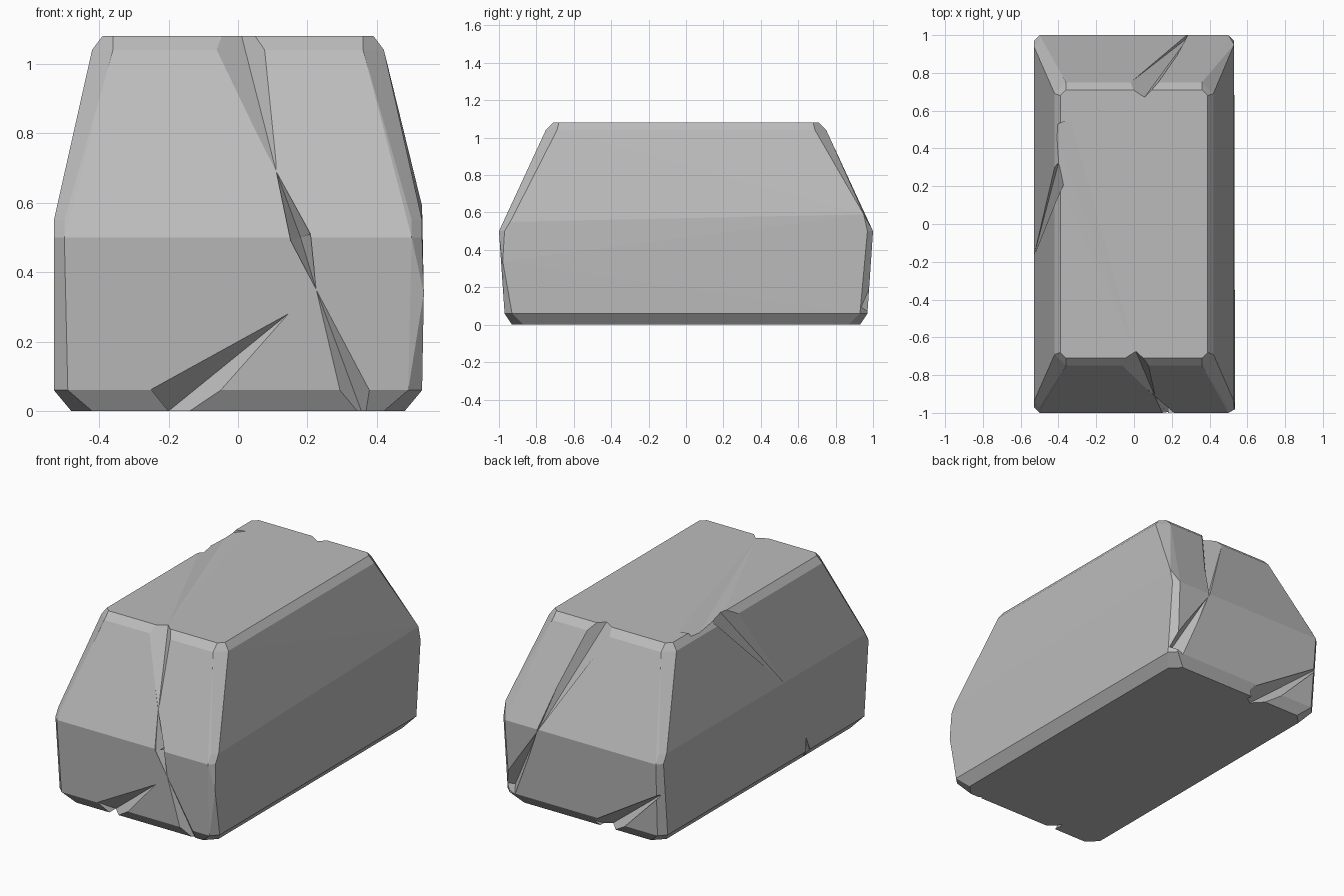
import bpy, bmesh
from mathutils import Vector

cube = bpy.data.objects.get("Cube")
if cube:
    bpy.data.objects.remove(cube, do_unlink=True)

grey = (0.5, 0.5, 0.5, 1)
stone = bpy.data.materials.new("stone_grey")
stone.use_nodes = True
stone.diffuse_color = grey
stone.node_tree.nodes["Principled BSDF"].inputs["Base Color"].default_value = grey


def hull(name, points):
    """Flat-faced convex solid around a few corner points."""
    bm = bmesh.new()
    for point in points:
        bm.verts.new(point)
    bmesh.ops.convex_hull(bm, input=bm.verts)
    inner = [v for v in bm.verts if not v.link_faces]
    bmesh.ops.delete(bm, geom=inner, context='VERTS')
    bmesh.ops.recalc_face_normals(bm, faces=bm.faces)
    mesh = bpy.data.meshes.new(name)
    bm.to_mesh(mesh)
    bm.free()
    mesh.materials.append(stone)
    ob = bpy.data.objects.new(name, mesh)
    bpy.context.collection.objects.link(ob)
    return ob


def ring(z, half_x, half_y, chamfer):
    """Rectangle at one height with its four corners cut off."""
    points = []
    for sx in (-1, 1):
        for sy in (-1, 1):
            points.append((sx * (half_x - chamfer), sy * half_y, z))
            points.append((sx * half_x, sy * (half_y - chamfer), z))
    return points


# Boulder: upright lower walls, leaning upper walls, narrow chamfers
corners = [(.535, -.98, .34), (.53, .95, .59)]
corners += ring(0, .48, .93, .06)
corners += ring(.06, .53, .97, .04)
corners += ring(.5, .53, 1, .03)
corners += ring(.55, .53, .97, .03)
corners += ring(1.04, .42, .75, .06)
corners += ring(1.08, .39, .71, .03)
boulder = hull("boulder", corners)

# Cracks: V-shaped wedges that widen and deepen from a tip to a mouth
FRONT, BACK = Vector((0, -1, 0)), Vector((0, 1, 0))
LEFT_SIDE, UP = Vector((-1, 0, 0)), Vector((0, 0, 1))
cutters = []


def crack(name, out, tip, mouth, width, depth):
    tip, mouth = Vector(tip), Vector(mouth)
    side = out.cross(mouth - tip).normalized() * width
    lips = [tip, mouth - side, mouth + side]
    raised = [p + out * 0.2 for p in lips]
    ob = hull(name, lips + raised + [mouth - out * depth])
    ob.hide_render = True
    mod = boulder.modifiers.new(name, 'BOOLEAN')
    mod.operation = 'DIFFERENCE'
    mod.solver = 'EXACT'
    mod.object = ob
    cutters.append(ob)


crack("front_crack_top", FRONT, (.11, -.91, .69), (0, -.73, 1.12), .1, .08)
for end in ((.11, -.91, .69), (.225, -.99, .35)):
    crack("front_crack_middle", FRONT, end, (.18, -.99, .5), .03, .06)
crack("front_crack_bottom", FRONT, (.225, -.99, .35), (.37, -.97, -.04), .06, .06)
crack("front_notch", FRONT, (.145, -.985, .28), (-.2, -.97, 0), .08, .1)
crack("back_crack_top", BACK, (.29, .99, .48), (.04, .73, 1.12), .09, .08)
crack("back_crack_bottom", BACK, (.29, .99, .48), (.5, .98, .08), .06, .08)
crack("back_notch", BACK, (-.55, .98, .34), (-.1, .96, -.02), .07, .1)
crack("left_crack", LEFT_SIDE, (-.53, -.17, .55), (-.4, .24, 1.12), .1, .04)
crack("left_notch", LEFT_SIDE, (-.53, -.38, .14), (-.52, -.42, -.04), .04, .05)
crack("top_groove", UP, (0, -.66, 1.08), (-.43, .52, 1.08), .1, .025)

# Bake the cuts and drop the cutters
bpy.context.view_layer.update()
evaluated = boulder.evaluated_get(bpy.context.evaluated_depsgraph_get())
carved = bpy.data.meshes.new_from_object(evaluated)
boulder.modifiers.clear()
boulder.data = carved
for ob in cutters:
    bpy.data.objects.remove(ob, do_unlink=True)
